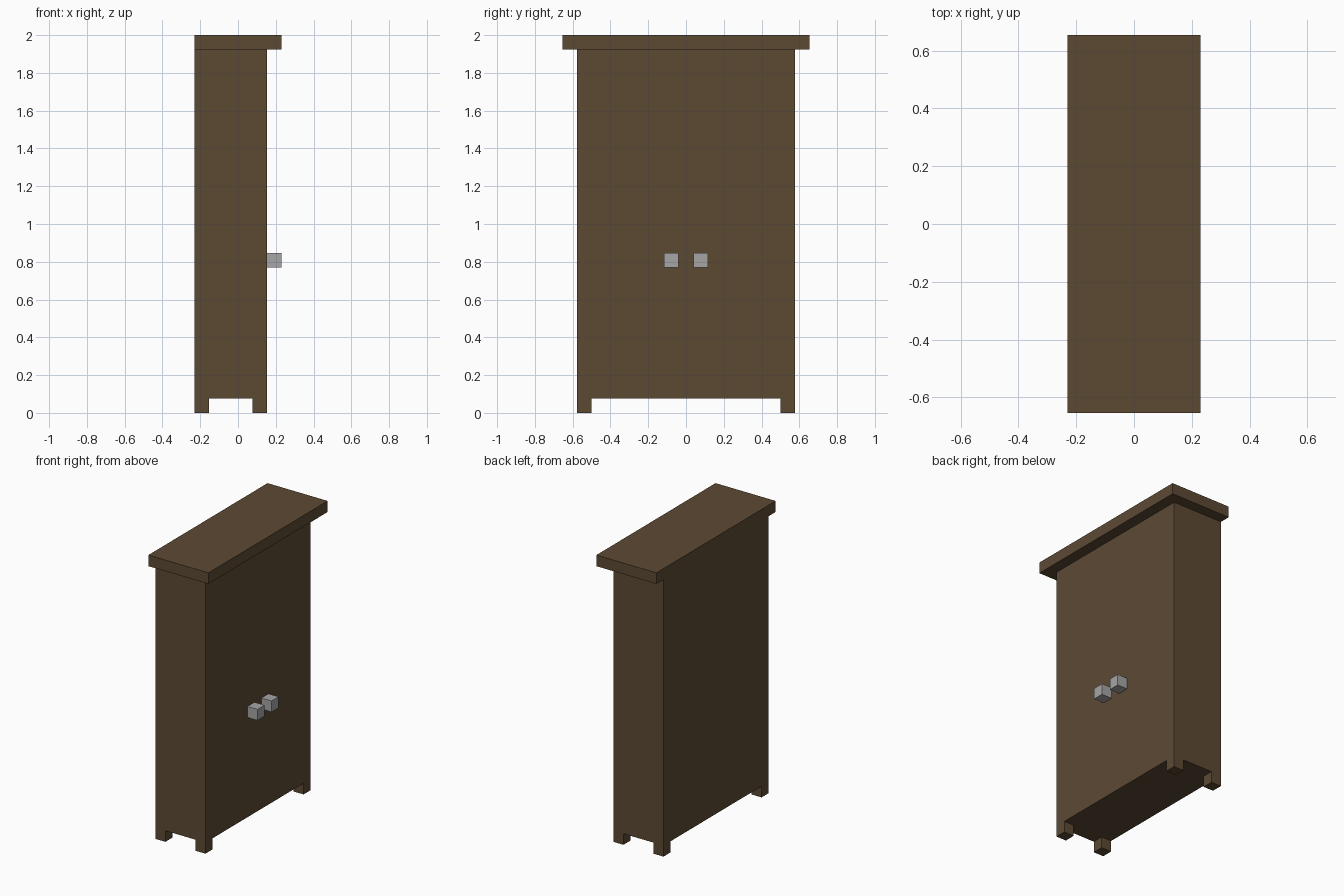
import bpy
from mathutils import Vector

cube = bpy.data.objects.get("Cube")
if cube:
    bpy.data.objects.remove(cube, do_unlink=True)

U = 2 / 26  # design module: the cabinet is 26 modules tall


def material(name, color):
    mat = bpy.data.materials.new(name)
    mat.use_nodes = True
    mat.diffuse_color = color
    mat.node_tree.nodes["Principled BSDF"].inputs["Base Color"].default_value = color
    return mat


def box(name, low, high, mat):
    """Axis-aligned box between two corners given in modules."""
    low, high = Vector(low) * U, Vector(high) * U
    bpy.ops.mesh.primitive_cube_add(size=1, location=(low + high) / 2)
    obj = bpy.context.object
    obj.name = name
    obj.scale = high - low
    bpy.ops.object.transform_apply(location=False, rotation=False, scale=True)
    obj.data.materials.append(mat)
    return obj


wood = material("dark brown wood", (0.107, 0.067, 0.034, 1))
metal = material("grey metal", (0.38, 0.38, 0.38, 1))

# Cabinet body and overhanging top, flush at the back
box("cabinet_body", (-3, -7.5, 1), (2, 7.5, 25), wood)
box("top_board", (-3, -8.5, 25), (3, 8.5, 26), wood)

# Square feet at the four corners
for x, depth in ((-3, "back"), (1, "door")):
    for y, side in ((-7.5, "near"), (6.5, "far")):
        box(f"foot_{depth}_{side}", (x, y, 0), (x + 1, y + 1, 1), wood)

# Pair of door knobs
for y, side in ((-1.5, "near"), (0.5, "far")):
    box(f"door_knob_{side}", (2, y, 10), (3, y + 1, 11), metal)
